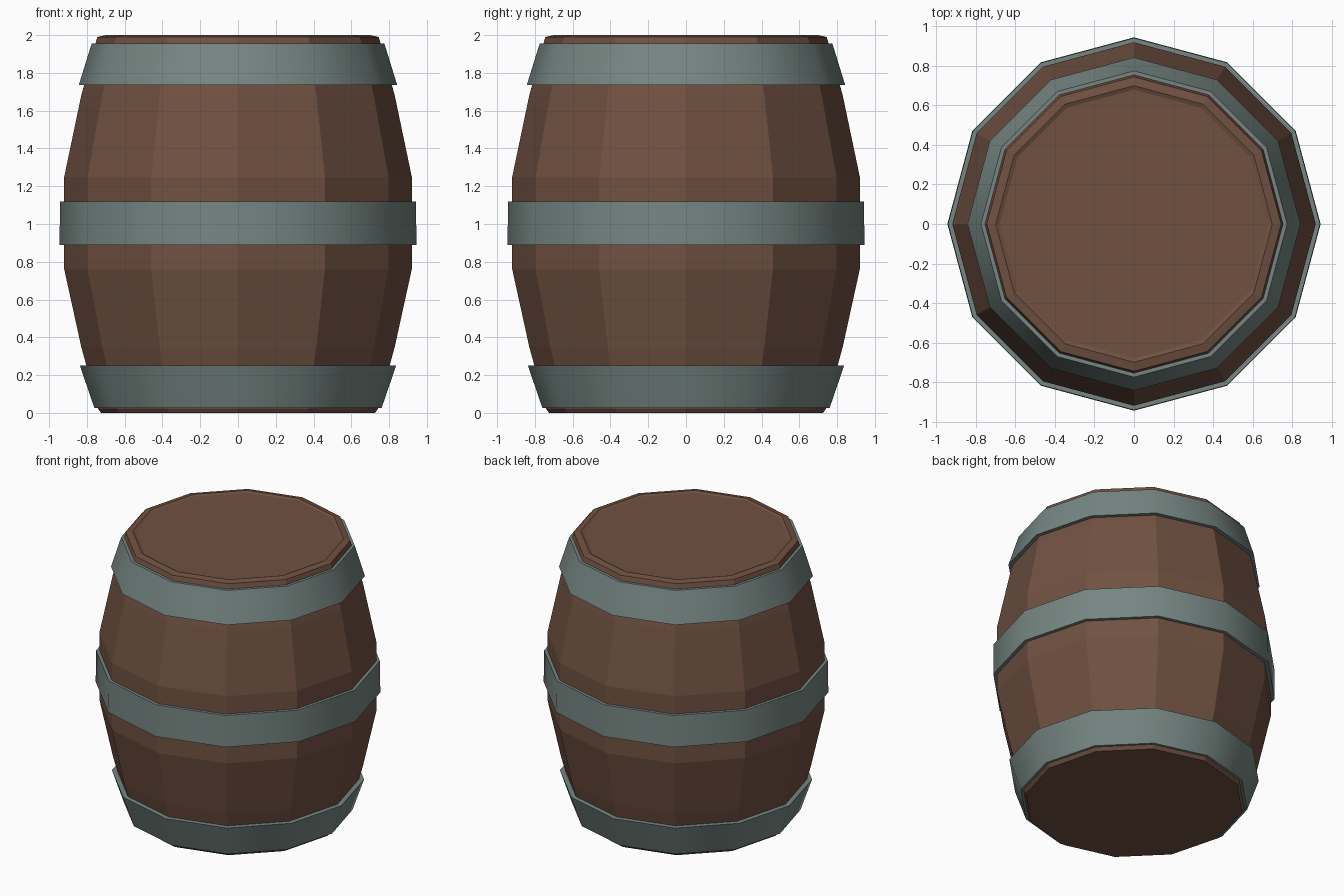
import bpy, bmesh, math

if "Cube" in bpy.data.objects:
    bpy.data.objects.remove(bpy.data.objects["Cube"])

SIDES = 12


def material(name, rgb):
    m = bpy.data.materials.new(name)
    m.diffuse_color = (*rgb, 1.0)
    m.use_nodes = True
    m.node_tree.nodes["Principled BSDF"].inputs["Base Color"].default_value = m.diffuse_color
    return m


wood = material("brown_wood", (0.162, 0.082, 0.053))
metal = material("grey_green_metal", (0.180, 0.240, 0.225))


def lathe(name, profile, mat, closed=False):
    """Revolve (radius, z) points into a 12-sided body; cap the ends or close the loop."""
    bm = bmesh.new()
    rings = []
    for r, z in profile:
        rings.append([bm.verts.new((r * math.cos(i * math.tau / SIDES),
                                    r * math.sin(i * math.tau / SIDES), z))
                      for i in range(SIDES)])
    pairs = list(zip(rings, rings[1:]))
    if closed:
        pairs.append((rings[-1], rings[0]))
    else:
        bm.faces.new(rings[0])
        bm.faces.new(rings[-1])
    for a, b in pairs:
        for i in range(SIDES):
            j = (i + 1) % SIDES
            bm.faces.new((a[i], a[j], b[j], b[i]))
    bmesh.ops.recalc_face_normals(bm, faces=bm.faces)
    me = bpy.data.meshes.new(name)
    bm.to_mesh(me)
    bm.free()
    me.materials.append(mat)
    ob = bpy.data.objects.new(name, me)
    bpy.context.collection.objects.link(ob)
    return ob


# Wooden body with bulging staves, bevelled rim and slightly sunken lid
lathe("barrel_body", [
    (0.725, 0.0), (0.74, 0.02), (0.83, 0.35), (0.92, 0.76),
    (0.92, 1.25), (0.83, 1.68), (0.755, 1.955), (0.745, 1.99),
    (0.70, 2.0), (0.68, 1.992)], wood)

# Metal hoops: bottom radius and height, top radius and height
hoops = {
    "bottom_hoop": (0.76, 0.025, 0.837, 0.25),
    "middle_hoop": (0.945, 0.89, 0.942, 1.12),
    "top_hoop": (0.843, 1.735, 0.775, 1.955),
}
for name, (r0, z0, r1, z1) in hoops.items():
    t = 0.05
    hoop = lathe(name, [(r0 - t, z0), (r0, z0), (r1, z1), (r1 - t, z1)], metal, closed=True)
    bpy.ops.object.select_all(action='DESELECT')
    hoop.select_set(True)
    bpy.context.view_layer.objects.active = hoop
    bpy.ops.object.shade_smooth_by_angle(angle=math.radians(40))
